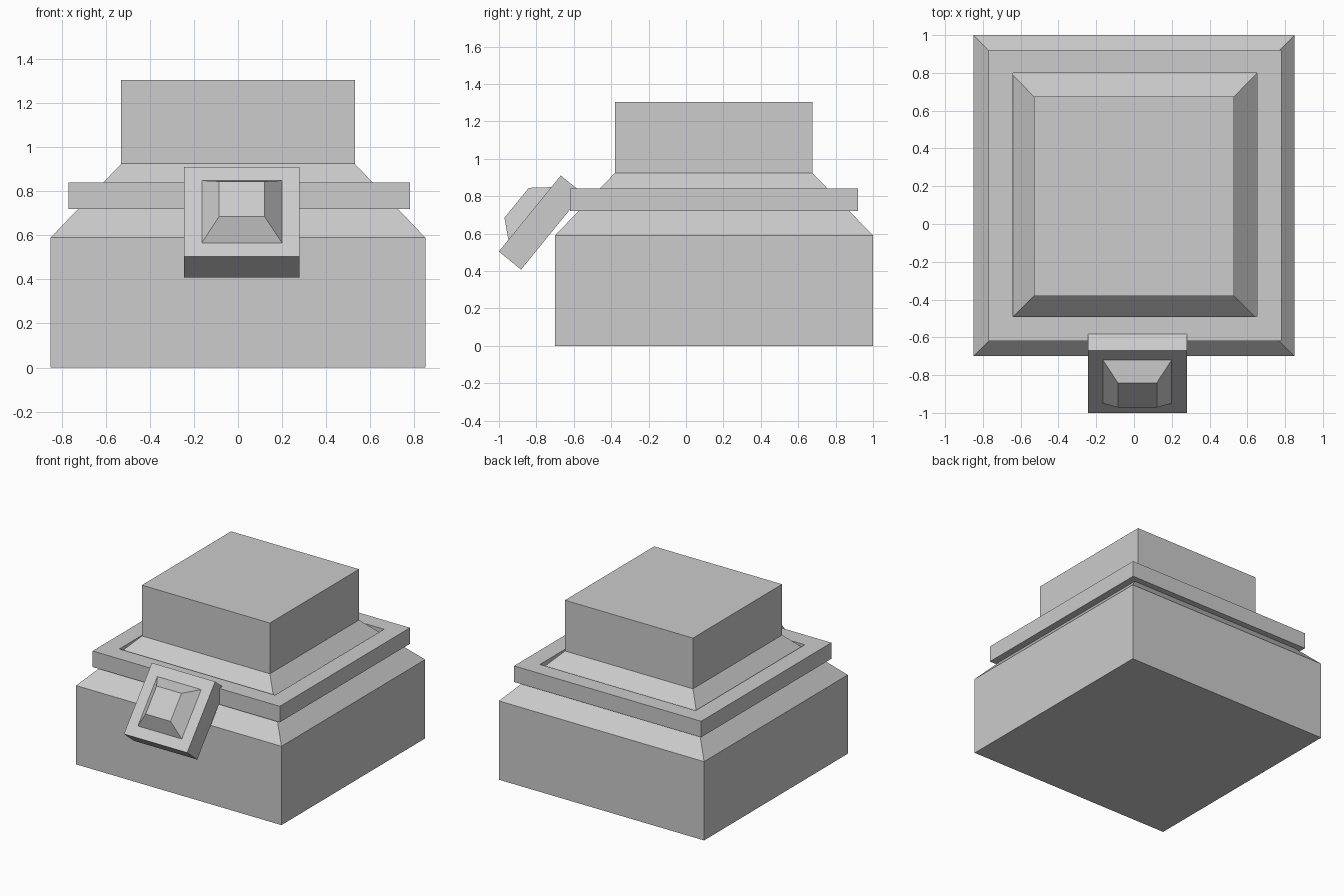
import bpy
import bmesh
from mathutils import Matrix, Vector

cube = bpy.data.objects.get("Cube")
if cube:
    bpy.data.objects.remove(cube, do_unlink=True)

# One plain grey for everything
grey = bpy.data.materials.new("plain_grey")
grey.use_nodes = True
colour = (0.604, 0.604, 0.604, 1)
grey.diffuse_color = colour
grey.node_tree.nodes["Principled BSDF"].inputs["Base Color"].default_value = colour


def loft(name, sections, closed=False, matrix=Matrix()):
    """Join rectangles (x0, x1, y0, y1, z); closed makes a ring, else caps the ends."""
    bm = bmesh.new()
    loops = [[bm.verts.new((x, y, z)) for x, y in ((x0, y0), (x1, y0), (x1, y1), (x0, y1))]
             for x0, x1, y0, y1, z in sections]
    pairs = list(zip(loops, loops[1:]))
    if closed:
        pairs.append((loops[-1], loops[0]))
    else:
        bm.faces.new(loops[0][::-1])
        bm.faces.new(loops[-1])
    for low, high in pairs:
        for i in range(4):
            j = (i + 1) % 4
            bm.faces.new((low[i], low[j], high[j], high[i]))
    bmesh.ops.recalc_face_normals(bm, faces=bm.faces)
    mesh = bpy.data.meshes.new(name)
    bm.to_mesh(mesh)
    bm.free()
    mesh.materials.append(grey)
    obj = bpy.data.objects.new(name, mesh)
    obj.matrix_world = matrix
    bpy.context.collection.objects.link(obj)
    return obj


# Square body with sloped shoulders and a raised block on top
lower = (-0.85, 0.85, -0.70, 1.0)
upper = (-0.53, 0.53, -0.38, 0.675)
loft("body", [(*lower, 0), (*lower, 0.59), (*upper, 0.925), (*upper, 1.305)])

# Flat collar around the shoulders
outer = (-0.77, 0.78, -0.62, 0.92)
inner = (-0.64, 0.65, -0.49, 0.80)
loft("collar", [(*outer, 0.72), (*outer, 0.84), (*inner, 0.84), (*inner, 0.72)], closed=True)

# Tilted plate: local y runs up its face, local z points outward
up = Vector((0, 0.632, 0.776)).normalized()
out = Vector((0, -up.z, up.y))
centre = Vector((0.0175, -0.835, 0.7075))
tilt = Matrix((Vector((1, 0, 0)), up, out)).transposed().to_4x4()
tilt.translation = centre


def square(half, z):
    return (-half, half, -half, half, z)


loft("tilted_plate", [square(0.262, -0.153), square(0.262, 0)], matrix=tilt)
loft("plate_button", [square(0.182, -0.02), square(0.182, 0), square(0.103, 0.091)], matrix=tilt)
